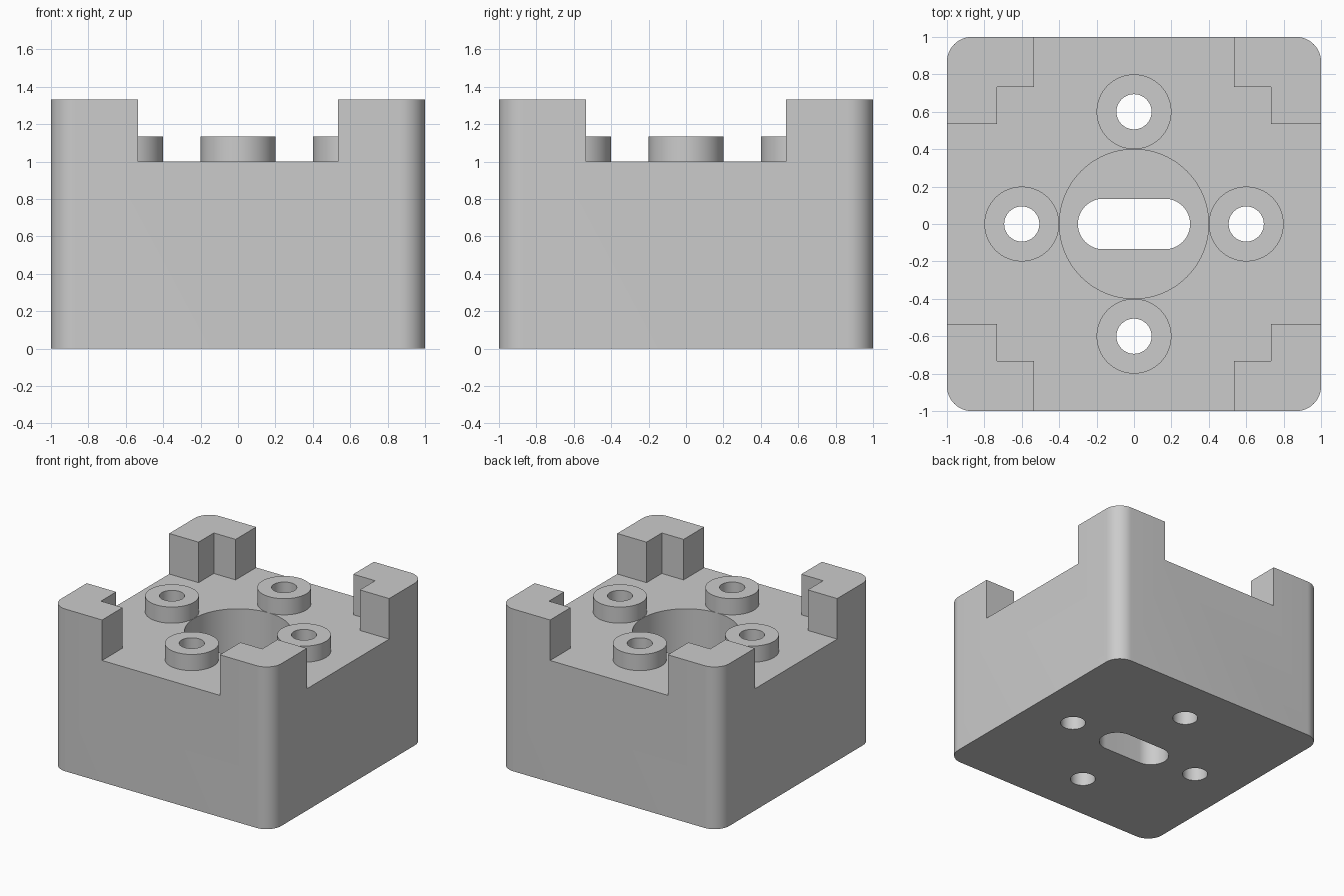
import bpy, bmesh, math

cube = bpy.data.objects.get("Cube")
if cube:
    bpy.data.objects.remove(cube, do_unlink=True)

HEIGHT, DECK, BOSS_TOP, FLOOR = 1.333, 1.0, 1.133, 0.27
NOTCH, POCKET = 0.535, 0.733

grey = bpy.data.materials.new("plain grey")
grey.use_nodes = True
colour = (0.6, 0.6, 0.6, 1)
grey.diffuse_color = colour
grey.node_tree.nodes["Principled BSDF"].inputs["Base Color"].default_value = colour


def prism(name, outline, z0, z1):
    """Extrude a closed counter-clockwise outline from z0 to z1."""
    bm = bmesh.new()
    face = bm.faces.new([bm.verts.new((x, y, z0)) for x, y in outline])
    new = bmesh.ops.extrude_face_region(bm, geom=[face])["geom"]
    verts = [v for v in new if isinstance(v, bmesh.types.BMVert)]
    bmesh.ops.translate(bm, verts=verts, vec=(0, 0, z1 - z0))
    bmesh.ops.recalc_face_normals(bm, faces=bm.faces)
    mesh = bpy.data.meshes.new(name)
    bm.to_mesh(mesh)
    bm.free()
    mesh.materials.append(grey)
    obj = bpy.data.objects.new(name, mesh)
    bpy.context.collection.objects.link(obj)
    return obj


def rounded(hx, hy, r, steps):
    """Rectangle outline with rounded corners."""
    points = []
    for k, (sx, sy) in enumerate([(1, 1), (-1, 1), (-1, -1), (1, -1)]):
        for i in range(steps + 1):
            a = (k + i / steps) * math.pi / 2
            p = (sx * (hx - r) + r * math.cos(a), sy * (hy - r) + r * math.sin(a))
            if not points or math.dist(p, points[-1]) > 1e-5:
                points.append(p)
    if math.dist(points[0], points[-1]) < 1e-5:
        points.pop()
    return points


def circle(x, y, r, n=64):
    return [(x + r * math.cos(math.tau * i / n), y + r * math.sin(math.tau * i / n))
            for i in range(n)]


def combine(target, tool, operation):
    """Apply a boolean and discard the tool."""
    mod = target.modifiers.new(operation, "BOOLEAN")
    mod.operation, mod.solver, mod.object = operation, "EXACT", tool
    bpy.context.view_layer.objects.active = target
    bpy.ops.object.modifier_apply(modifier=mod.name)
    bpy.data.objects.remove(tool, do_unlink=True)


# Block with rounded upright corners
body = prism("housing_block", rounded(1, 1, 0.133, 12), 0, HEIGHT)

# Cross-shaped clearance leaves four L-shaped corner posts
arm = [(1.2, -NOTCH), (1.2, NOTCH), (POCKET, NOTCH), (POCKET, POCKET), (NOTCH, POCKET)]
cross = []
for c, s in [(1, 0), (0, 1), (-1, 0), (0, -1)]:
    cross += [(c * x - s * y, s * x + c * y) for x, y in arm]
    cross.append((c * NOTCH - s * 1.2, s * NOTCH + c * 1.2))
# Drop the repeated arm ends
outline = [p for i, p in enumerate(cross) if math.dist(p, cross[i - 1]) > 1e-5]
combine(body, prism("clearance_cutter", outline, DECK, 1.6), "DIFFERENCE")

# Central bore down to the floor, then a slot through the floor
combine(body, prism("bore_cutter", circle(0, 0, 0.399, 96), FLOOR, 1.6), "DIFFERENCE")
combine(body, prism("slot_cutter", rounded(0.3, 0.135, 0.135, 16), -0.2, 0.6), "DIFFERENCE")

# Four screw bosses with through holes
for x, y in [(0.6, 0), (0, 0.6), (-0.6, 0), (0, -0.6)]:
    combine(body, prism("screw_boss", circle(x, y, 0.2), 0.9, BOSS_TOP), "UNION")
    combine(body, prism("hole_cutter", circle(x, y, 0.094, 48), -0.2, 1.6), "DIFFERENCE")

bpy.ops.object.select_all(action="DESELECT")
body.select_set(True)
bpy.context.view_layer.objects.active = body
bpy.ops.object.shade_smooth_by_angle(angle=math.radians(30))
